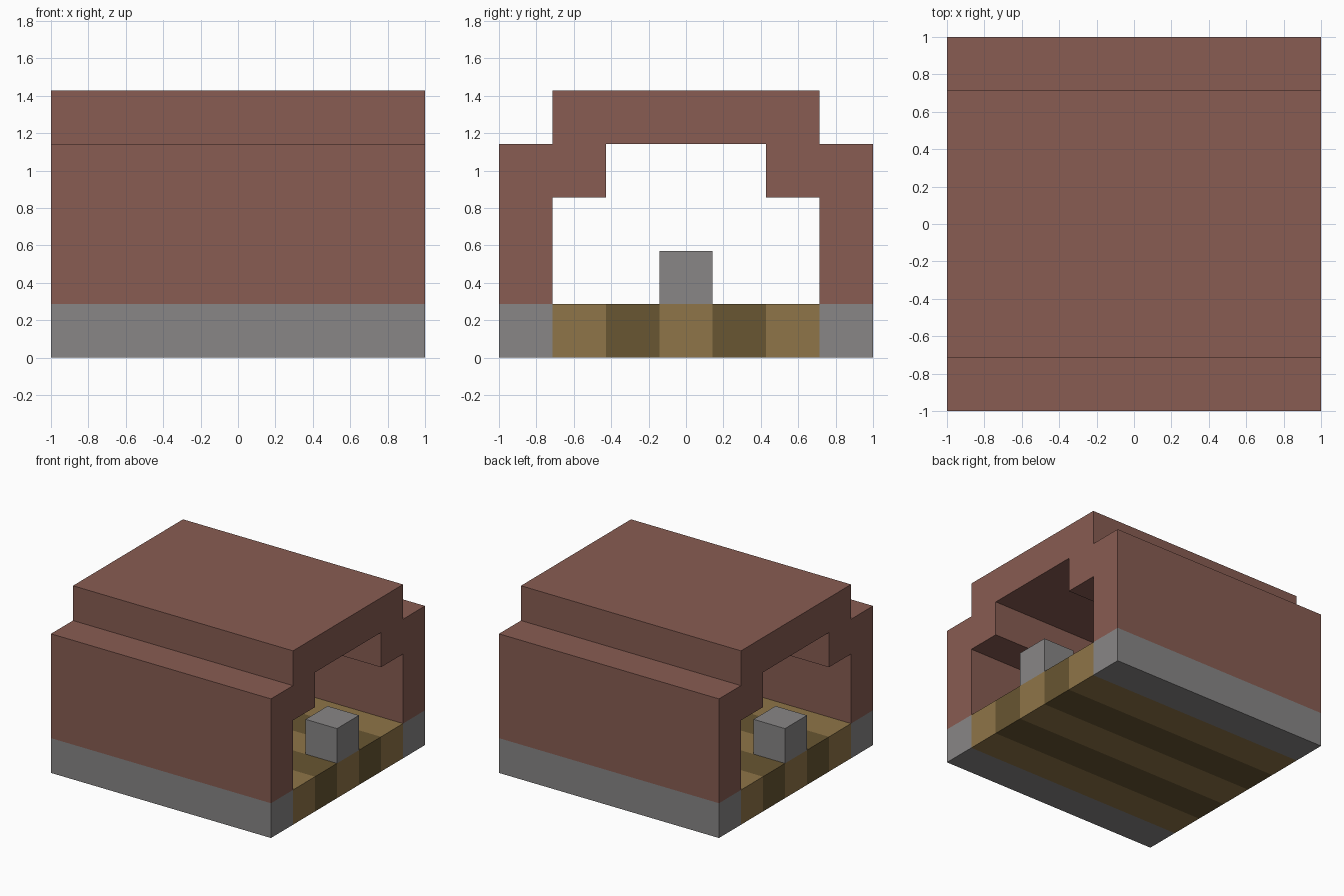
import bpy
import bmesh

cube = bpy.data.objects.get("Cube")
if cube:
    bpy.data.objects.remove(cube, do_unlink=True)

U = 2 / 7  # one block


def srgb(r, g, b):
    return tuple((c / 255 / 12.92) if c < 11 else ((c / 255 + 0.055) / 1.055) ** 2.4
                 for c in (r, g, b)) + (1.0,)


def material(name, rgb):
    mat = bpy.data.materials.new(name)
    mat.use_nodes = True
    col = srgb(*rgb)
    mat.diffuse_color = col
    bsdf = mat.node_tree.nodes["Principled BSDF"]
    bsdf.inputs["Base Color"].default_value = col
    bsdf.inputs["Roughness"].default_value = 0.9
    return mat


brick = material("brick red", (136, 92, 82))
stone = material("stone grey", (136, 134, 134))
oak = material("light wood", (143, 117, 72))
walnut = material("dark wood", (104, 86, 50))


def extrude_x(name, profile, x0, x1, mat):
    """Extrude a (y, z) outline given in blocks from x0 to x1."""
    bm = bmesh.new()
    face = bm.faces.new([bm.verts.new((x0 * U, y * U, z * U)) for y, z in profile])
    ext = bmesh.ops.extrude_face_region(bm, geom=[face])
    moved = [g for g in ext["geom"] if isinstance(g, bmesh.types.BMVert)]
    bmesh.ops.translate(bm, verts=moved, vec=((x1 - x0) * U, 0, 0))
    bmesh.ops.recalc_face_normals(bm, faces=bm.faces)
    mesh = bpy.data.meshes.new(name)
    bm.to_mesh(mesh)
    bm.free()
    mesh.materials.append(mat)
    obj = bpy.data.objects.new(name, mesh)
    bpy.context.collection.objects.link(obj)
    return obj


def box(name, x0, x1, y0, y1, z0, z1, mat):
    return extrude_x(name, [(y0, z0), (y1, z0), (y1, z1), (y0, z1)], x0, x1, mat)


# Stepped brick vault, half outline mirrored across y
half = [(2.5, 1), (3.5, 1), (3.5, 4), (2.5, 4), (2.5, 5)]
inner = [(1.5, 4), (1.5, 3), (2.5, 3)]
outline = half + [(-y, z) for y, z in reversed(half)]
outline += [(-y, z) for y, z in reversed(inner)] + inner
extrude_x("brick_vault", outline, -3.5, 3.5, brick)

# Stone footings under both walls
box("front_footing", -3.5, 3.5, -3.5, -2.5, 0, 1, stone)
box("back_footing", -3.5, 3.5, 2.5, 3.5, 0, 1, stone)

# Floor planks in alternating wood
for i in range(5):
    y = i - 2.5
    box(f"floor_plank_{i + 1}", -3.5, 3.5, y, y + 1, 0, 1, walnut if i % 2 else oak)

# Stone post in each open end
box("left_post", 2.5, 3.5, -0.5, 0.5, 1, 2, stone)
box("right_post", -3.5, -2.5, -0.5, 0.5, 1, 2, stone)
